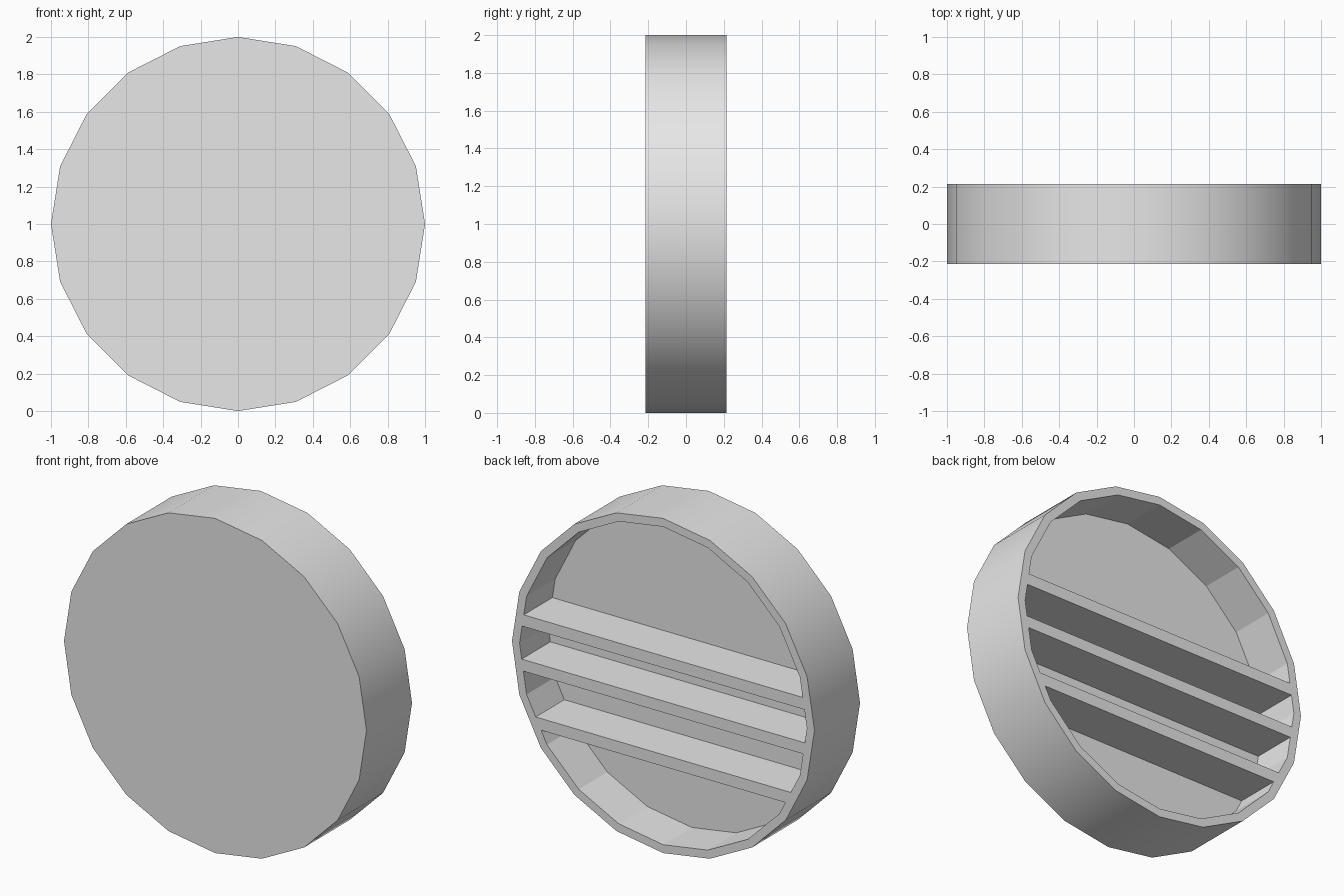
import bpy
import bmesh
import math

cube = bpy.data.objects.get("Cube")
if cube:
    bpy.data.objects.remove(cube, do_unlink=True)

SIDES = 20
INNER_R = 0.95
HALF_DEPTH = 0.215
FLOOR_Y = -0.055

grey = bpy.data.materials.new("plain_grey")
grey.use_nodes = True
grey.diffuse_color = (0.8, 0.8, 0.8, 1)
grey.node_tree.nodes["Principled BSDF"].inputs["Base Color"].default_value = (0.8, 0.8, 0.8, 1)


def finish(name, bm):
    """Turn a bmesh into a named grey object."""
    bmesh.ops.recalc_face_normals(bm, faces=bm.faces)
    mesh = bpy.data.meshes.new(name)
    bm.to_mesh(mesh)
    bm.free()
    mesh.materials.append(grey)
    obj = bpy.data.objects.new(name, mesh)
    bpy.context.collection.objects.link(obj)
    return obj


def half_width(radius, height):
    """Half width of the regular polygon at a height from its centre."""
    step = 2 * math.pi / SIDES
    middle = (math.floor(math.asin(height / radius) / step) + 0.5) * step
    return (radius * math.cos(step / 2) - height * math.sin(middle)) / math.cos(middle)


# Round housing: closed at the front, hollow and open at the back
bm = bmesh.new()
rings = []
for radius, y in ((1, -HALF_DEPTH), (1, HALF_DEPTH), (INNER_R, HALF_DEPTH), (INNER_R, FLOOR_Y)):
    angles = [2 * math.pi * i / SIDES for i in range(SIDES)]
    rings.append([bm.verts.new((radius * math.cos(a), y, 1 + radius * math.sin(a))) for a in angles])
bm.faces.new(rings[0])
bm.faces.new(rings[-1])
for k, (a, b) in enumerate(zip(rings, rings[1:])):
    for i in range(SIDES):
        j = (i + 1) % SIDES
        face = bm.faces.new((a[i], a[j], b[j], b[i]))
        face.smooth = k == 0  # only the outer wall is rounded
for edge in bm.edges:
    if len({f.smooth for f in edge.link_faces}) == 2:
        edge.smooth = False
finish("round_housing", bm)

# Three horizontal slats spanning the hollow, let slightly into the wall
for name, low, high in (("upper_slat", 0.107, 0.177),
                        ("middle_slat", -0.16, -0.091),
                        ("lower_slat", -0.482, -0.412)):
    bm = bmesh.new()
    ends = []
    for y in (FLOOR_Y - 0.01, HALF_DEPTH):
        corners = []
        for z, side in ((low, -1), (low, 1), (high, 1), (high, -1)):
            corners.append(bm.verts.new((side * half_width(INNER_R + 0.005, z), y, 1 + z)))
        bm.faces.new(corners)
        ends.append(corners)
    for i in range(4):
        j = (i + 1) % 4
        bm.faces.new((ends[0][i], ends[0][j], ends[1][j], ends[1][i]))
    finish(name, bm)
